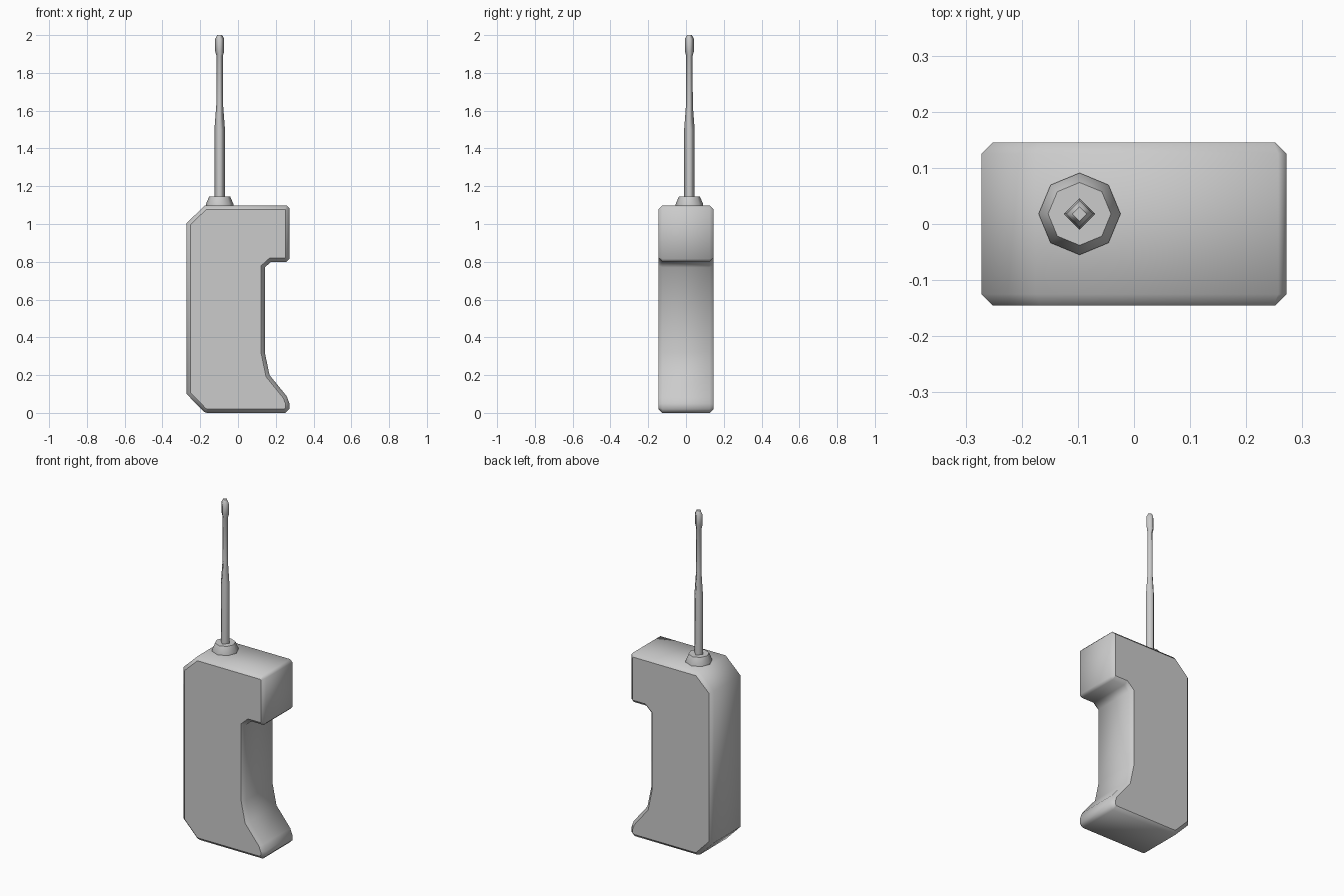
import bpy, bmesh, math
from mathutils import Vector

if "Cube" in bpy.data.objects:
    bpy.data.objects.remove(bpy.data.objects["Cube"])


def finish(bm, name):
    bmesh.ops.recalc_face_normals(bm, faces=bm.faces)
    me = bpy.data.meshes.new(name)
    bm.to_mesh(me)
    bm.free()
    ob = bpy.data.objects.new(name, me)
    bpy.context.collection.objects.link(ob)
    return ob


def bridge(bm, a, b):
    n = len(a)
    for i in range(n):
        f = bm.faces.new((a[i], a[(i + 1) % n], b[(i + 1) % n], b[i]))
        f.smooth = True


def inset(points, d):
    """Mitred inward offset of a counter-clockwise outline."""
    out = []
    for i, p in enumerate(points):
        p = Vector(p)
        e1 = (p - Vector(points[i - 1])).normalized()
        e2 = (Vector(points[(i + 1) % len(points)]) - p).normalized()
        n1, n2 = Vector((-e1.y, e1.x)), Vector((-e2.y, e2.x))
        out.append(p + (n1 + n2) * d / (1 + n1.dot(n2)))
    return out


def lathe(name, rings, sides, x, y):
    """Stack of (radius, z) polygon rings around a vertical axis."""
    bm = bmesh.new()
    loops = []
    for r, z in rings:
        angles = [2 * math.pi * i / sides for i in range(sides)]
        loops.append([bm.verts.new((x + r * math.cos(a), y + r * math.sin(a), z))
                      for a in angles])
    for a, b in zip(loops, loops[1:]):
        bridge(bm, a, b)
    bm.faces.new(loops[0])
    bm.faces.new(loops[-1])
    return finish(bm, name)


# Handset body: side outline, extruded in depth with bevelled rims
outline = [(-0.272, 0.10), (-0.18, 0.005), (-0.165, 0.0), (0.252, 0.0),
           (0.272, 0.02), (0.272, 0.05), (0.258, 0.088), (0.167, 0.20),
           (0.142, 0.32), (0.142, 0.77), (0.175, 0.80), (0.257, 0.80),
           (0.272, 0.815), (0.272, 1.083), (0.257, 1.098), (-0.175, 1.098),
           (-0.272, 1.005)]
inner = inset(outline, 0.02)
bm = bmesh.new()
loops = [[bm.verts.new((p[0], y, p[1])) for p in pts]
         for pts, y in ((inner, -0.145), (outline, -0.125),
                        (outline, 0.125), (inner, 0.145))]
for a, b in zip(loops, loops[1:]):
    bridge(bm, a, b)
for loop in (loops[0], loops[-1]):
    cap = bm.faces.new(loop)
    for e in cap.edges:
        e.smooth = False
finish(bm, "handset_body")

# Aerial: octagonal collar and a four-sided tapering rod with a thicker tip
AX, AY = -0.097, 0.018
lathe("aerial_collar", [(0.073, 1.09), (0.073, 1.105), (0.056, 1.145)], 8, AX, AY)
lathe("aerial_rod", [(0.028, 1.13), (0.028, 1.50), (0.018, 1.63), (0.017, 1.89),
                     (0.024, 1.915), (0.024, 1.98), (0.013, 2.0)], 4, AX, AY)
